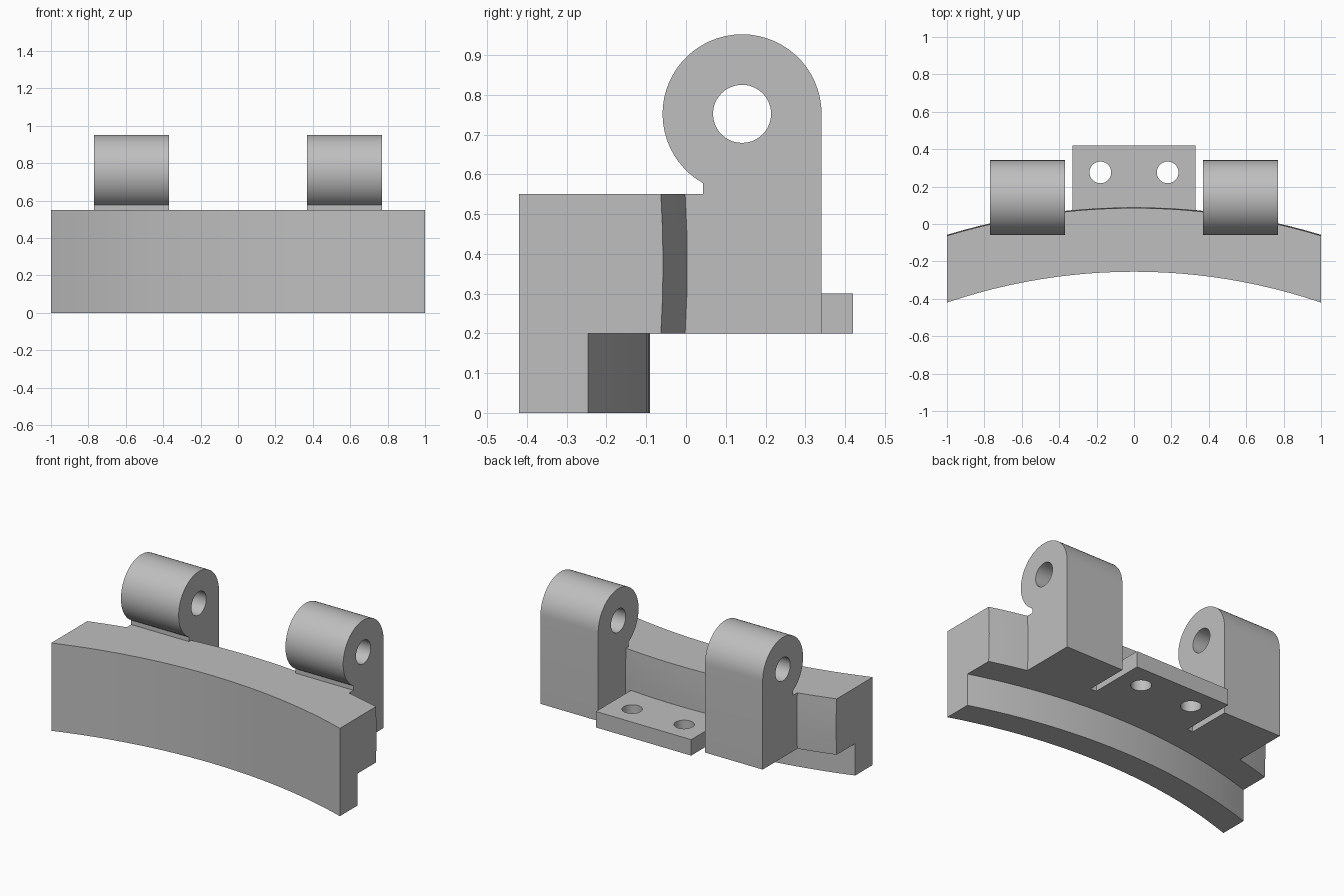
import bpy, bmesh, math

if "Cube" in bpy.data.objects:
    bpy.data.objects.remove(bpy.data.objects["Cube"])

grey = bpy.data.materials.new("light grey")
grey.diffuse_color = (0.52, 0.52, 0.52, 1)
grey.use_nodes = True
grey.node_tree.nodes["Principled BSDF"].inputs["Base Color"].default_value = grey.diffuse_color


def make(name, rings):
    """Solid lofted through a list of closed rings, capped at both ends."""
    bm = bmesh.new()
    loops = [[bm.verts.new(p) for p in ring] for ring in rings]
    n = len(loops[0])
    for a, b in zip(loops, loops[1:]):
        for i in range(n):
            j = (i + 1) % n
            bm.faces.new((a[i], a[j], b[j], b[i]))
    bm.faces.new(loops[0])
    bm.faces.new(loops[-1])
    bmesh.ops.recalc_face_normals(bm, faces=bm.faces)
    mesh = bpy.data.meshes.new(name)
    bm.to_mesh(mesh)
    bm.free()
    mesh.materials.append(grey)
    ob = bpy.data.objects.new(name, mesh)
    bpy.context.collection.objects.link(ob)
    return ob


def circle(cy, cz, r, n=48):
    return [(cy + r * math.cos(2 * math.pi * i / n), cz + r * math.sin(2 * math.pi * i / n))
            for i in range(n)]


def boolean(target, tool, operation):
    """Apply a boolean and discard the tool."""
    mod = target.modifiers.new("bool", 'BOOLEAN')
    mod.operation, mod.solver, mod.object = operation, 'EXACT', tool
    bpy.context.view_layer.objects.active = target
    bpy.ops.object.modifier_apply(modifier=mod.name)
    bpy.data.objects.remove(tool)


# Curved bar: stepped section (radius, z) swept around a distant centre
CENTRE_Y = -3.365
section = [(3.11, 0), (3.275, 0), (3.275, 0.2), (3.45, 0.2), (3.454, 0.29),
           (3.455, 0.375), (3.454, 0.46), (3.45, 0.55), (3.11, 0.55)]
SEGMENTS = 24
bar = make("hinge_bracket", [
    [(x, math.sqrt(r * r - x * x) + CENTRE_Y, z) for r, z in section]
    for x in (-1 + 2 * i / SEGMENTS for i in range(SEGMENTS + 1))])

# Hinge knuckles: upright block with a round eye and a notch at the front
HY, HZ, HR = 0.141, 0.752, 0.2
start, end = 0.0, math.radians(240.7)
knuckle = [(-0.03, 0.2), (HY + HR, 0.2)]
knuckle += [(HY + HR * math.cos(start + (end - start) * i / 40),
             HZ + HR * math.sin(start + (end - start) * i / 40)) for i in range(41)]
knuckle += [(0.043, 0.55), (-0.03, 0.55)]
for side in (-1, 1):
    ob = make("hinge_knuckle", [[(side * x, y, z) for y, z in knuckle] for x in (0.37, 0.77)])
    pin = make("pin_hole", [[(side * x, y, z) for y, z in circle(HY, HZ, 0.073)]
                            for x in (0.3, 0.84)])
    boolean(ob, pin, 'DIFFERENCE')
    boolean(bar, ob, 'UNION')

# Mounting tab with two screw holes
outline = [(-0.33, 0.02), (0.33, 0.02), (0.33, 0.42), (-0.33, 0.42)]
tab = make("mounting_tab", [[(x, y, z) for x, y in outline] for z in (0.2, 0.3)])
for side in (-1, 1):
    screw = make("screw_hole", [[(x, y, z) for x, y in circle(side * 0.18, 0.276, 0.058)]
                                for z in (0.15, 0.35)])
    boolean(tab, screw, 'DIFFERENCE')
boolean(bar, tab, 'UNION')

# Smooth the curved faces, keep the edges crisp
bar.select_set(True)
bpy.context.view_layer.objects.active = bar
bpy.ops.object.shade_smooth_by_angle(angle=math.radians(25))
